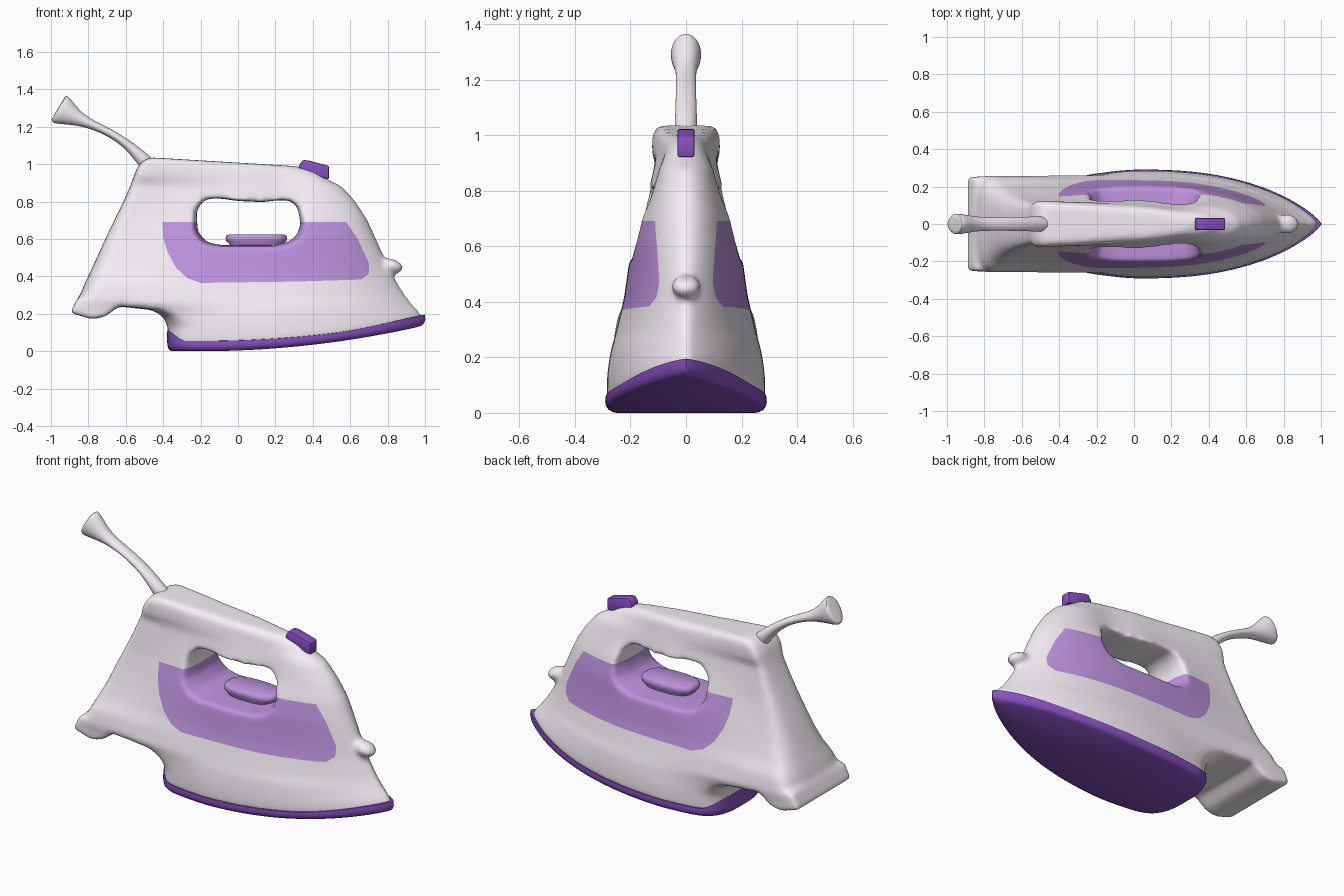
import bpy, bmesh, math
from mathutils import Vector, Matrix

if "Cube" in bpy.data.objects:
    bpy.data.objects.remove(bpy.data.objects["Cube"])


def material(name, rgb):
    m = bpy.data.materials.new(name)
    m.diffuse_color = (*rgb, 1)
    m.use_nodes = True
    m.node_tree.nodes["Principled BSDF"].inputs["Base Color"].default_value = m.diffuse_color
    return m


SHELL = material("shell", (0.92, 0.86, 0.92))
DARK = material("dark_purple", (0.25, 0.08, 0.54))
LIGHT = material("light_purple", (0.52, 0.29, 0.74))


def finish(name, bm, mat=None, angle=None):
    bmesh.ops.remove_doubles(bm, verts=bm.verts, dist=1e-5)
    bmesh.ops.recalc_face_normals(bm, faces=bm.faces)
    me = bpy.data.meshes.new(name)
    bm.to_mesh(me)
    bm.free()
    ob = bpy.data.objects.new(name, me)
    bpy.context.collection.objects.link(ob)
    if mat:
        me.materials.append(mat)
    if angle:
        bpy.ops.object.select_all(action='DESELECT')
        ob.select_set(True)
        bpy.context.view_layer.objects.active = ob
        bpy.ops.object.shade_smooth_by_angle(angle=math.radians(angle))
    return ob


def smooth(a):
    a = min(1, max(0, a))
    return a * a * (3 - 2 * a)


def loft(bm, rings):
    """Bridge equal rings; close both ends with strips across the ring."""
    rows = [[bm.verts.new(p) for p in r] for r in rings]
    n = len(rows[0])
    for a, b in zip(rows, rows[1:]):
        for i in range(n):
            j = (i + 1) % n
            bm.faces.new((a[i], a[j], b[j], b[i]))
    for r in (rows[0], rows[-1]):
        for i in range(n // 2 - 1):
            bm.faces.new((r[i], r[i + 1], r[n - 2 - i], r[n - 1 - i]))


def prism(bm, pts, y0, y1):
    a = [bm.verts.new((x, y0, z)) for x, z in pts]
    b = [bm.verts.new((x, y1, z)) for x, z in pts]
    bm.faces.new(a)
    bm.faces.new(b[::-1])
    for i in range(len(pts)):
        j = (i + 1) % len(pts)
        bm.faces.new((a[i], a[j], b[j], b[i]))


def plan_ring(z, xb, xf, wb, wm, tm, q, r, tail=0, toe=0):
    """Iron plan outline: rounded rear, pointed nose, lifted toe, sloping top."""
    side = []
    for i in range(49):
        t = (1 - math.cos(math.pi * i / 48)) / 2
        x = xb + (xf - xb) * t
        if t < tm:
            y = wb + (wm - wb) * smooth(t / tm)
        else:
            y = wm * max(0, 1 - ((t - tm) / (1 - tm)) ** 2.4) ** q
        if t < r:
            y *= max(0, 1 - (1 - t / r) ** 3) ** (1 / 3)
        zz = z + 0.138 * (max(0, x + 0.2) / 1.2) ** 2 * max(0, 1 - z / 0.4)
        zz -= 0.06 * (x + 0.45) * smooth((z - 0.85) / 0.15)
        zz += tail * smooth((-0.28 - x) / 0.12) + toe * smooth((x - 0.5) / 0.5)
        # handle is slimmer just behind the front hump
        if z > 0.75:
            y *= 1 - 0.2 * math.exp(-((x - 0.24) / 0.14) ** 2)
        side.append((x, y, zz))
    return side + [(x, -y, z) for x, y, z in reversed(side)]


# Body: z, back x, nose x, rear half width, max half width, widest t, nose power, rear rounding
levels = [
    (0.03, -0.37, 0.98, 0.25, 0.281, 0.3, 0.8, 0.14),
    (0.06, -0.375, 0.995, 0.25, 0.286, 0.3, 0.8, 0.14),
    (0.13, -0.375, 0.968, 0.25, 0.284, 0.3, 0.8, 0.14),
    (0.185, -0.40, 0.935, 0.25, 0.277, 0.33, 0.8, 0.10),
    (0.22, -0.46, 0.918, 0.25, 0.271, 0.37, 0.8, 0.07),
    (0.24, -0.65, 0.908, 0.254, 0.266, 0.45, 0.8, 0.05),
    (0.26, -0.86, 0.898, 0.262, 0.260, 0.5, 0.78, 0.045),
    (0.35, -0.825, 0.857, 0.245, 0.238, 0.5, 0.72, 0.06),
    (0.42, -0.792, 0.822, 0.208, 0.222, 0.5, 0.66, 0.07),
    (0.50, -0.755, 0.785, 0.180, 0.211, 0.5, 0.6, 0.07),
    (0.60, -0.71, 0.74, 0.153, 0.198, 0.53, 0.55, 0.06),
    (0.70, -0.662, 0.694, 0.133, 0.172, 0.57, 0.5, 0.05),
    (0.80, -0.613, 0.63, 0.120, 0.139, 0.63, 0.5, 0.04),
    (0.89, -0.573, 0.56, 0.108, 0.116, 0.67, 0.5, 0.03),
    (0.93, -0.558, 0.523, 0.122, 0.108, 0.67, 0.5, 0.03),
    (0.965, -0.545, 0.485, 0.123, 0.102, 0.66, 0.5, 0.03),
    (1.012, -0.515, 0.42, 0.120, 0.095, 0.6, 0.5, 0.04),
    (1.035, -0.47, 0.33, 0.102, 0.070, 0.6, 0.5, 0.05),
]
bm = bmesh.new()
loft(bm, [plan_ring(*l) for l in levels])
# Heel lip and spray nozzle merge into the shell
prism(bm, [(-0.897, 0.205), (-0.855, 0.29), (-0.6, 0.31), (-0.64, 0.238),
           (-0.71, 0.185), (-0.78, 0.17)], -0.253, 0.253)
bmesh.ops.create_uvsphere(bm, u_segments=24, v_segments=16, radius=1,
    matrix=Matrix.Translation((0.822, 0, 0.456)) @ Matrix.Rotation(0.3, 4, 'Y')
    @ Matrix.Diagonal((0.066, 0.055, 0.038, 1)))
raw = finish("body_source", bm)

# Handle opening, flared outward
hole = [(-0.222, 0.74), (-0.20, 0.79), (-0.16, 0.815), (-0.1, 0.817), (0.0, 0.803),
        (0.13, 0.797), (0.22, 0.808), (0.28, 0.805), (0.32, 0.765), (0.335, 0.68),
        (0.315, 0.62), (0.27, 0.585), (0.2, 0.568), (-0.1, 0.568), (-0.17, 0.585),
        (-0.215, 0.64)]
bm = bmesh.new()
rows = []
flare = ((0.4, 1.4), (0.2, 1.12), (0.15, 1.06), (0.1, 1.02), (0.06, 1))
for y, s in [(-y, s) for y, s in flare] + list(flare[::-1]):
    rows.append([(0.055 + (x - 0.055) * s, y, 0.69 + (z - 0.69) * (1 + (s - 1) * 0.6))
                 for x, z in hole])
loft(bm, rows)
cutter = finish("opening_cutter", bm)
cutter.hide_render = True

m = raw.modifiers.new("union", 'REMESH')
m.mode, m.voxel_size = 'VOXEL', 0.012
m = raw.modifiers.new("opening", 'BOOLEAN')
m.operation, m.object, m.solver = 'DIFFERENCE', cutter, 'EXACT'
m = raw.modifiers.new("blend", 'REMESH')
m.mode, m.voxel_size = 'VOXEL', 0.010
m = raw.modifiers.new("soften", 'SMOOTH')
m.factor, m.iterations = 0.5, 24
dg = bpy.context.evaluated_depsgraph_get()
mesh = bpy.data.meshes.new_from_object(raw.evaluated_get(dg))
bpy.data.objects.remove(raw)
bpy.data.objects.remove(cutter)

# Tinted side panel: cut its outline into the shell, then colour the inside
panel = [(-0.405, 0.69), (0.58, 0.69), (0.64, 0.6), (0.70, 0.47), (0.70, 0.415),
         (0.66, 0.383), (0.3, 0.372), (-0.2, 0.365), (-0.27, 0.39), (-0.33, 0.445),
         (-0.375, 0.525), (-0.40, 0.61)]
bm = bmesh.new()
bm.from_mesh(mesh)
planes = []
for (x0, z0), (x1, z1) in zip(panel, panel[1:] + panel[:1]):
    co, no = Vector((x0, 0, z0)), Vector((-(z1 - z0), 0, x1 - x0)).normalized()
    planes.append((co, no))
    bmesh.ops.bisect_plane(bm, geom=bm.verts[:] + bm.edges[:] + bm.faces[:],
                           dist=1e-5, plane_co=co, plane_no=no)
for f in bm.faces:
    c = f.calc_center_median()
    f.material_index = int(all((c - co).dot(no) <= 0 for co, no in planes))
    f.smooth = True
body = finish("iron_body", bm, SHELL)
body.data.materials.append(LIGHT)

# Soleplate with raised rear lip
bm = bmesh.new()
loft(bm, [plan_ring(z, -0.38 + d, 1.002 - 1.5 * d, 0.256 - d, 0.291 - d, 0.3, 0.8, 0.14, tail, toe)
          for z, d, tail, toe in ((0, 0.025, 0, 0), (0.008, 0.011, 0, 0), (0.02, 0.003, 0.01, 0.004),
                                  (0.035, 0, 0.03, 0.01), (0.054, 0.002, 0.065, 0.022),
                                  (0.057, 0.02, 0.065, 0.022))])
finish("soleplate", bm, DARK, 40)

# Temperature dial on the floor of the opening
bm = bmesh.new()
rows = []
for z, s in ((0.54, 0.8), (0.575, 0.88), (0.59, 0.98), (0.605, 1), (0.618, 0.97), (0.625, 0.88)):
    rows.append([(0.098 + 0.165 * s * math.copysign(abs(math.cos(a)) ** 0.7, math.cos(a)),
                  0.09 * s * math.copysign(abs(math.sin(a)) ** 0.7, math.sin(a)), z)
                 for a in [math.tau * (i + 0.5) / 40 for i in range(40)]])
loft(bm, rows)
finish("dial", bm, LIGHT, 50)

# Steam button
bm = bmesh.new()
prism(bm, [(0.325, 0.99), (0.345, 1.022), (0.375, 1.02), (0.487, 0.99), (0.487, 0.92),
           (0.33, 0.95)], -0.031, 0.031)
bmesh.ops.bevel(bm, geom=bm.edges[:], offset=0.007, segments=2, affect='EDGES', profile=0.5)
finish("steam_button", bm, DARK, 40)

# Cord guard: x, z, half thickness, half width
path = [(-0.45, 0.96, 0.05, 0.045), (-0.525, 1.045, 0.034, 0.04), (-0.60, 1.113, 0.024, 0.038),
        (-0.68, 1.166, 0.021, 0.036), (-0.77, 1.207, 0.023, 0.036), (-0.84, 1.236, 0.033, 0.038),
        (-0.90, 1.266, 0.060, 0.050), (-0.942, 1.289, 0.082, 0.056), (-0.957, 1.296, 0.080, 0.054),
        (-0.962, 1.299, 0.070, 0.046)]
bm = bmesh.new()
rows = []
for k, (x, z, h, w) in enumerate(path):
    a, b = path[max(0, k - 1)], path[min(len(path) - 1, k + 1)]
    t = Vector((b[0] - a[0], b[1] - a[1])).normalized()
    rows.append([(x + t.y * h * math.cos(u), w * math.sin(u), z - t.x * h * math.cos(u))
                 for u in [math.tau * (i + 0.5) / 24 for i in range(24)]])
loft(bm, rows)
guard = finish("cord_guard", bm, SHELL, 60)
sub = guard.modifiers.new("round", 'SUBSURF')
sub.levels = sub.render_levels = 1
